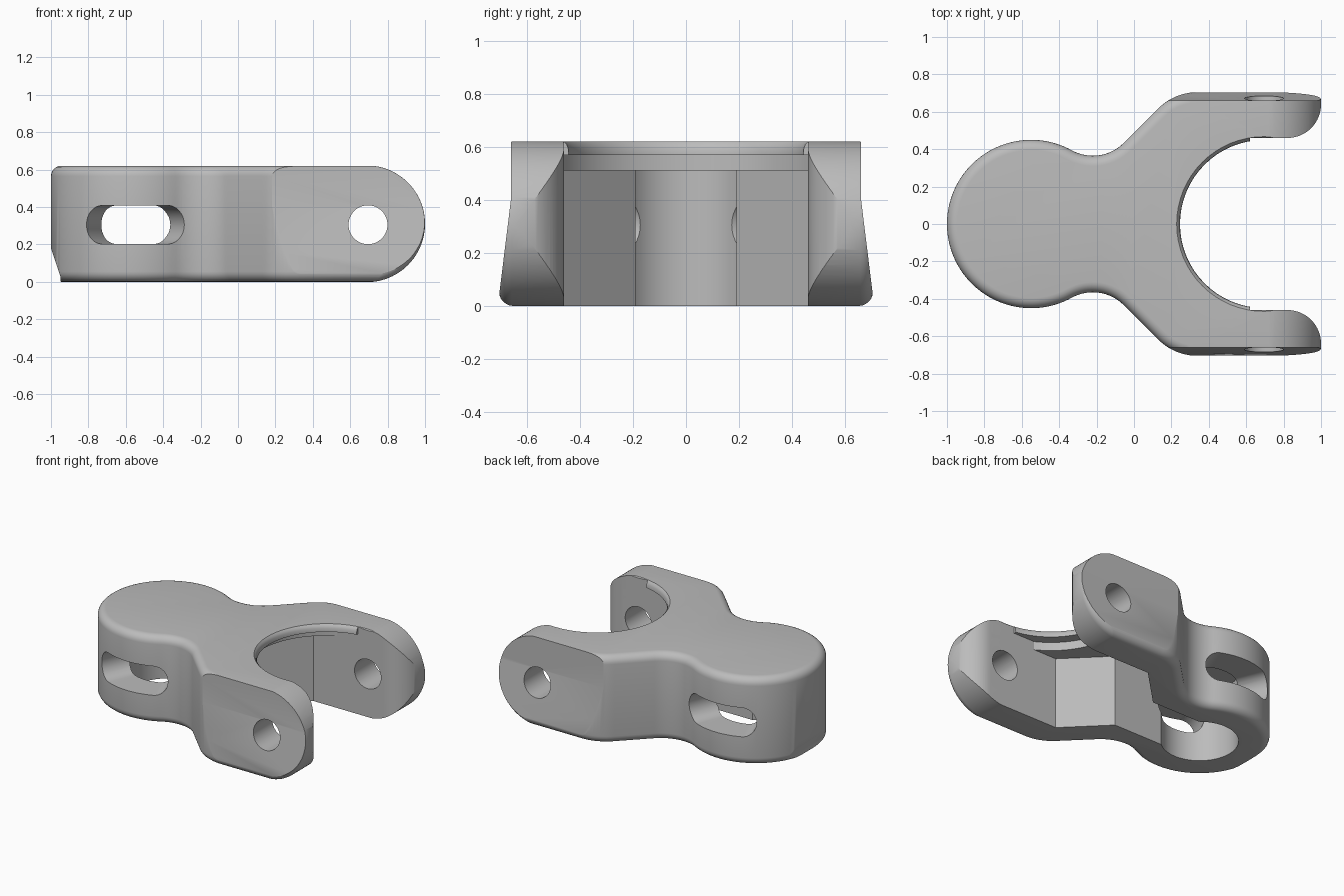
import bpy, bmesh, math
from mathutils import Vector

cube = bpy.data.objects.get("Cube")
if cube:
    bpy.data.objects.remove(cube, do_unlink=True)

grey = bpy.data.materials.new("plain grey")
grey.use_nodes = True
grey.diffuse_color = (0.5, 0.5, 0.5, 1)
grey.node_tree.nodes["Principled BSDF"].inputs["Base Color"].default_value = (0.5, 0.5, 0.5, 1)


def arc(cx, cy, r, a0, a1, n):
    """Points on an arc, angles in degrees."""
    angles = [math.radians(a0 + (a1 - a0) * i / n) for i in range(n + 1)]
    return [(cx + r * math.cos(a), cy + r * math.sin(a)) for a in angles]


def mirrored(half):
    """Close a +y half outline with its -y reflection."""
    return half + [(x, -y) for x, y in reversed(half) if y > 1e-5]


def loft(name, rings, fillet=0):
    """Solid through equal-length rings, with optional rounded cap edges."""
    bm = bmesh.new()
    loops = [[bm.verts.new(p) for p in ring] for ring in rings]
    caps = [bm.faces.new(loops[0]), bm.faces.new(loops[-1])]
    n = len(loops[0])
    for a, b in zip(loops, loops[1:]):
        for i in range(n):
            j = (i + 1) % n
            bm.faces.new((a[i], a[j], b[j], b[i]))
    bmesh.ops.recalc_face_normals(bm, faces=bm.faces[:])
    if fillet:
        edges = list({e for f in caps for e in f.edges})
        bmesh.ops.bevel(bm, geom=edges, offset=fillet, segments=6,
                        profile=0.5, affect='EDGES', clamp_overlap=False)
    mesh = bpy.data.meshes.new(name)
    bm.to_mesh(mesh)
    bm.free()
    ob = bpy.data.objects.new(name, mesh)
    bpy.context.collection.objects.link(ob)
    return ob


def plan_prism(name, pts, z0, z1, fillet=0):
    return loft(name, [[(x, y, z) for x, y in pts] for z in (z0, z1)], fillet)


def side_prism(name, pts, y0, y1, fillet=0):
    return loft(name, [[(x, y, z) for x, z in pts] for y in (y0, y1)], fillet)


def combine(body, tool, operation='DIFFERENCE'):
    """Apply a boolean and discard the tool."""
    tool.hide_render = True
    mod = body.modifiers.new("cut", 'BOOLEAN')
    mod.operation = operation
    mod.solver = 'EXACT'
    mod.object = tool
    bpy.context.view_layer.objects.active = body
    bpy.ops.object.modifier_apply(modifier=mod.name)
    bpy.data.objects.remove(tool, do_unlink=True)


# Outer block: round head, waist and forked end, with rounded rims
outline = (arc(-0.55, 0, 0.45, 180, 61.1, 36)
           + arc(-0.22, 0.598, 0.233, 241.1, 315, 16)[1:]
           + arc(0.341, 0.405, 0.30, 135, 90, 10)
           + [(1.1, 0.705)])
body = plan_prism("fork_bracket", mirrored(outline), 0, 0.62, 0.055)

# Round the fork tips in side view
tip = [(-1.3, -0.002)] + arc(0.688, 0.31, 0.312, -90, 90, 48) + [(-1.3, 0.622)]
combine(body, side_prism("tip_shape", tip, -0.707, 0.707, 0.05), 'INTERSECT')

# Hollow underneath: round chamber, straight neck, widening fork
flare = [(0.82, 0.46)] + arc(0.82, 0.64, 0.18, -90, 0, 16)[1:] + [(1.2, 0.64)]
hollow = (arc(-0.55, 0, 0.25, 180, 49.5, 28)
          + [(0.0, 0.19), (0.27, 0.46)] + flare)
combine(body, plan_prism("hollow", mirrored(hollow), -0.1, 0.51))

# Shallow step under the top plate
start = math.degrees(math.asin(0.46 / 0.52))
step = arc(0.695, 0, 0.52, 180, 180 - start, 20) + [(0.95, 0.46)]
combine(body, plan_prism("plate_step", mirrored(step), 0.45, 0.57))

# Open space between the fork arms, all the way up
combine(body, plan_prism("fork_gap", mirrored([(0.62, 0.46)] + flare), -0.2, 0.8))

# Round mouth in the top plate with a softened rim
rim = [(0.50, 0.449), (0.575, 0.449), (0.595, 0.451), (0.61, 0.457),
       (0.621, 0.468), (0.7, 0.468)]
combine(body, loft("plate_mouth", [[(x, y, z) for x, y in arc(0.695, 0, r, 0, 354.375, 63)]
                                   for z, r in rim]))

for s in (1, -1):
    # Flat upper cheek and sloping lower cheek outside each arm
    cheek = [(0.66, 0.8), (0.66, 0.4), (0.7045, 0.04), (0.9, 0.04), (0.9, 0.8)]
    combine(body, loft("cheek_cut", [[(x, s * y, z) for y, z in cheek] for x in (-0.3, 1.3)]))

    # Tapered oblong window into the chamber
    rings = []
    for y in (0.1, 0.6):
        h = 0.18 + (y - 0.17) * 0.406 - 0.103
        pts = (arc(-0.55 + h, 0.305, 0.103, -90, 90, 16)
               + arc(-0.55 - h, 0.305, 0.103, 90, 270, 16))
        rings.append([(x, s * y, z) for x, z in pts])
    combine(body, loft("window", rings))

# Pin hole through both arms
combine(body, side_prism("pin_hole", arc(0.695, 0.305, 0.104, 0, 352.5, 47), -1, 1))

# Small relief at the bottom of the head
relief = [(-1.0, 0.18), (-0.97, 0.09), (-0.95, 0.03), (-0.95, -0.1),
          (-1.1, -0.1), (-1.1, 0.18)]
combine(body, side_prism("head_relief", relief, -0.6, 0.6))

# Finish
body.data.materials.clear()
body.data.materials.append(grey)
for poly in body.data.polygons:
    poly.material_index = 0
bpy.ops.object.select_all(action='DESELECT')
body.select_set(True)
bpy.context.view_layer.objects.active = body
bpy.ops.object.shade_smooth_by_angle(angle=math.radians(28))
